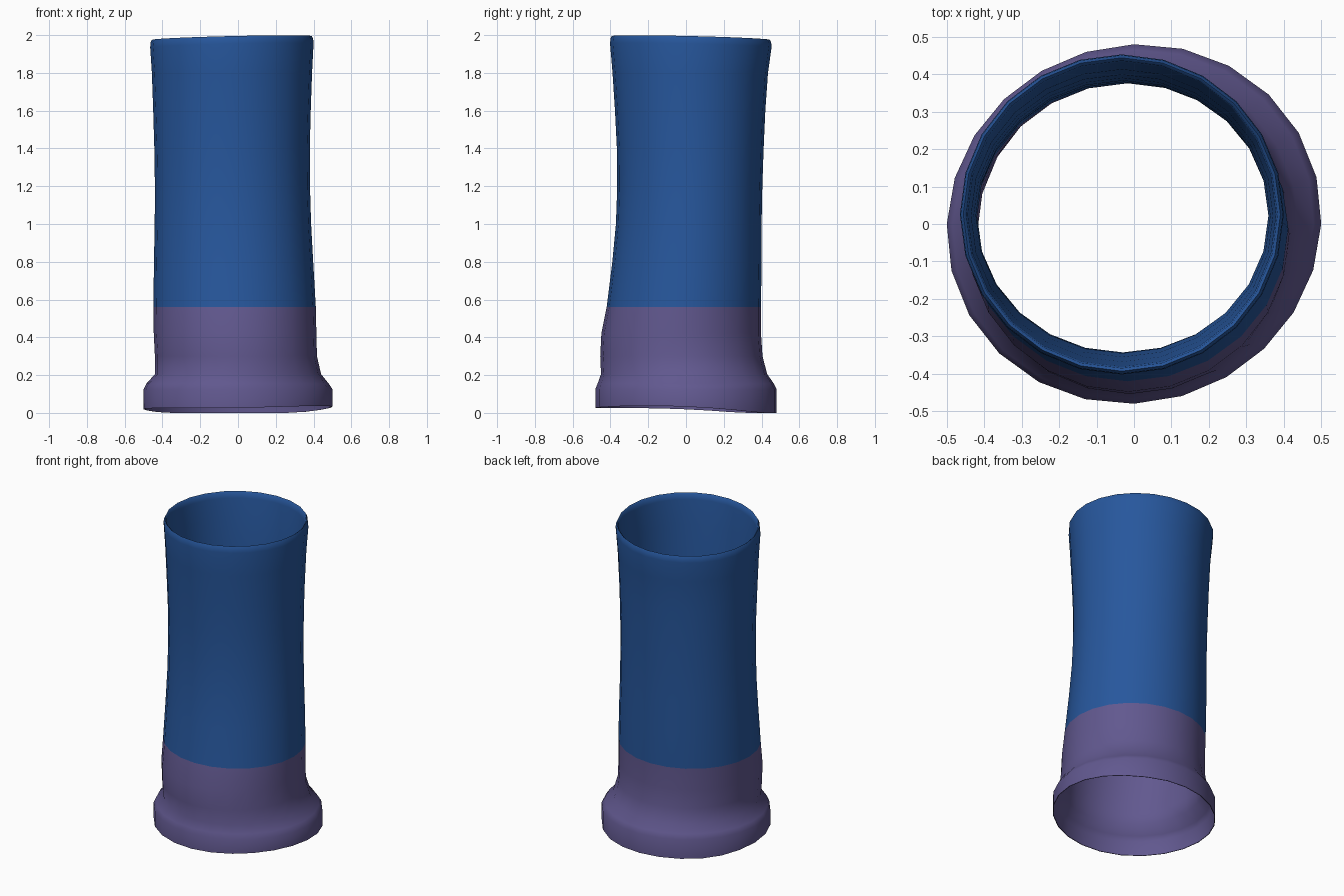
import bpy, bmesh, math

if "Cube" in bpy.data.objects:
    bpy.data.objects.remove(bpy.data.objects["Cube"])

SEG = 24

def material(name, rgb):
    m = bpy.data.materials.new(name)
    m.diffuse_color = (*rgb, 1)
    m.use_nodes = True
    m.node_tree.nodes["Principled BSDF"].inputs["Base Color"].default_value = m.diffuse_color
    return m

BLUE = material("blue fabric", (0.020, 0.095, 0.335))
PURPLE = material("purple fabric", (0.120, 0.098, 0.275))

# gentle waves of the two open edges
def top_wave(a):
    return 0.01 * math.cos(a) - 0.01 * math.sin(a)

def hem_wave(a):
    return max(0, 0.02 - 0.014 * math.sin(a) + 0.010 * math.cos(2 * a)
               + 0.010 * math.cos(a + math.pi / 4) - 0.004)

def ring(z, x0, x1, y0, y1, inset=0.0, wave=None, skew=0.0):
    """Oval ring from its x and y extents."""
    pts = []
    for i in range(SEG):
        a = 2 * math.pi * i / SEG
        k = 1 + skew * math.sin(2 * a)
        x = (x0 + x1) / 2 + ((x1 - x0) / 2 - inset) * k * math.cos(a)
        y = (y0 + y1) / 2 + ((y1 - y0) / 2 - inset) * k * math.sin(a)
        pts.append((x, y, z + (wave(a) if wave else 0)))
    return pts

def loft(name, rings, mat):
    """Skin a chain of rings: outside going up, over the rim, inside going down."""
    bm = bmesh.new()
    loops = [[bm.verts.new(p) for p in r] for r in rings]
    for lo, hi in zip(loops, loops[1:]):
        for i in range(SEG):
            j = (i + 1) % SEG
            bm.faces.new((lo[i], lo[j], hi[j], hi[i]))
    me = bpy.data.meshes.new(name)
    bm.to_mesh(me)
    bm.free()
    me.materials.append(mat)
    ob = bpy.data.objects.new(name, me)
    bpy.context.collection.objects.link(ob)
    bpy.ops.object.select_all(action='DESELECT')
    bpy.context.view_layer.objects.active = ob
    ob.select_set(True)
    bpy.ops.object.shade_smooth_by_angle(angle=math.radians(60))
    return ob

WALL = 0.021
# z, x min, x max, y min, y max
SEAM = (0.56, -0.448, 0.412, -0.420, 0.397)
TUBE = [
    SEAM,
    (0.80, -0.445, 0.398, -0.390, 0.400),
    (1.00, -0.441, 0.387, -0.371, 0.400),
    (1.20, -0.440, 0.381, -0.364, 0.404),
    (1.40, -0.443, 0.380, -0.366, 0.411),
    (1.60, -0.449, 0.385, -0.376, 0.420),
    (1.80, -0.456, 0.392, -0.389, 0.434),
]
RIM = (-0.465, 0.400, -0.402, 0.453)

# upper sleeve with a rounded rim and an inner wall
rings = [ring(*r) for r in TUBE]
rings += [ring(1.945, *RIM, 0, top_wave),
          ring(1.970, *RIM, 0.002, top_wave),
          ring(1.985, *RIM, 0.009, top_wave),
          ring(1.978, *RIM, 0.017, top_wave),
          ring(1.945, *RIM, WALL, top_wave)]
rings += [ring(*r, WALL) for r in reversed(TUBE)]
loft("sleeve", rings, BLUE)

# lower cuff with a flared hem
CUFF = [
    (0.205, -0.440, 0.440, -0.450, 0.430),
    (0.30, -0.440, 0.418, -0.454, 0.405),
    (0.42, -0.446, 0.415, -0.448, 0.397),
    SEAM,
]
HEM = (-0.5, 0.5, -0.48, 0.48)
FLARE = (-0.485, 0.480, -0.468, 0.465)
SKEW = 0.018
outer = [ring(0, *HEM, 0, hem_wave, SKEW),
         ring(0.125, *HEM, 0, None, SKEW),
         ring(0.155, *FLARE, 0, None, SKEW)]
outer += [ring(*r) for r in CUFF]
inner = [ring(*r, WALL) for r in reversed(CUFF)]
inner += [ring(0.15, *FLARE, 0.008, None, SKEW),
          ring(0.12, *HEM, 0.006, None, SKEW),
          ring(0, *HEM, 0.004, hem_wave, SKEW)]
# inner wall runs down to the hem and joins the outside there
loft("cuff", inner + outer, PURPLE)

# drop the hidden bridge between walls is avoided: remove faces spanning hem only if degenerate
for ob in bpy.context.collection.objects:
    ob.data.update()
